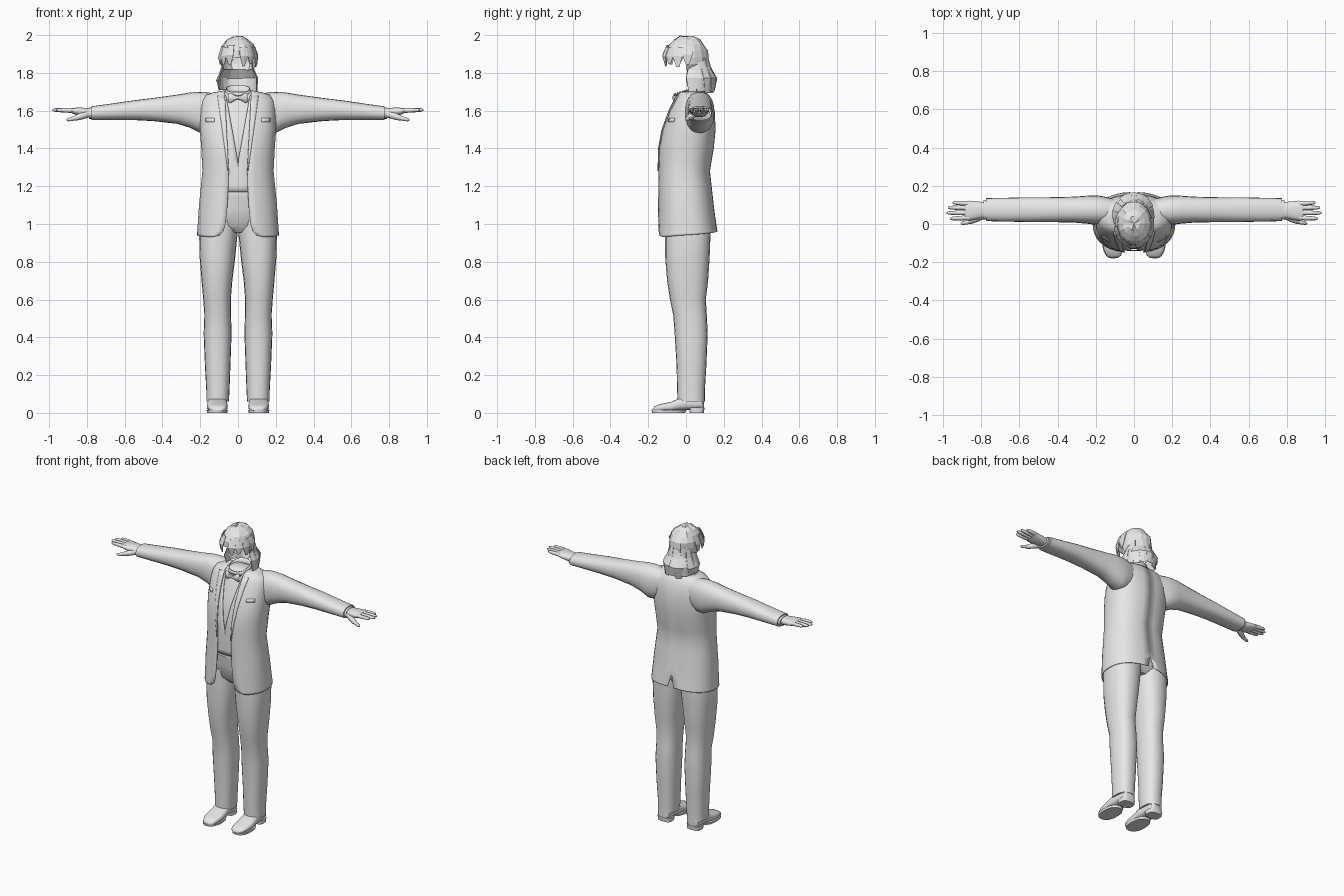
import bpy, bmesh, math, random
from mathutils import Vector

random.seed(4)
if "Cube" in bpy.data.objects:
    bpy.data.objects.remove(bpy.data.objects["Cube"])

grey = bpy.data.materials.new("light grey")
grey.use_nodes = True
grey.diffuse_color = (0.8, 0.8, 0.8, 1)
grey.node_tree.nodes["Principled BSDF"].inputs["Base Color"].default_value = (0.8, 0.8, 0.8, 1)


def finish(name, bm, mirror=False, thick=0, smooth=True):
    bmesh.ops.recalc_face_normals(bm, faces=bm.faces[:])
    mesh = bpy.data.meshes.new(name)
    bm.to_mesh(mesh)
    bm.free()
    mesh.materials.append(grey)
    ob = bpy.data.objects.new(name, mesh)
    bpy.context.collection.objects.link(ob)
    if smooth:
        bpy.ops.object.select_all(action='DESELECT')
        bpy.context.view_layer.objects.active = ob
        ob.select_set(True)
        bpy.ops.object.shade_smooth_by_angle(angle=math.radians(45))
    if thick:
        m = ob.modifiers.new("Thickness", 'SOLIDIFY')
        m.thickness, m.offset = thick, 0
    if mirror:
        ob.modifiers.new("Mirror", 'MIRROR').use_clip = True
    return ob


def spow(v, p):
    return math.copysign(abs(v) ** p, v)


def ring(axis, pos, lo_a, hi_a, lo_b, hi_b, n=20, p=0.85):
    """Rounded section across one axis, given by its extents on the other two."""
    pts = []
    for i in range(n):
        t = math.tau * i / n
        c = [(lo_a + hi_a) / 2 + (hi_a - lo_a) / 2 * spow(math.cos(t), p),
             (lo_b + hi_b) / 2 + (hi_b - lo_b) / 2 * spow(math.sin(t), p)]
        c.insert("xyz".index(axis), pos)
        pts.append(Vector(c))
    return pts


def skin(bm, rings, closed=True, caps=True):
    rows = [[bm.verts.new(p) for p in r] for r in rings]
    n = len(rows[0])
    for a, b in zip(rows, rows[1:]):
        for i in range(n if closed else n - 1):
            j = (i + 1) % n
            bm.faces.new((a[i], a[j], b[j], b[i]))
    if caps:
        bm.faces.new(rows[0])
        bm.faces.new(rows[-1])


def loft(name, axis, table, mirror=True, caps=True, p=0.85, n=20, thick=0):
    bm = bmesh.new()
    skin(bm, [ring(axis, *row, n=n, p=p) for row in table], caps=caps)
    return finish(name, bm, mirror, thick)


def sample(table, z):
    if z <= table[0][0]:
        return table[0][1:]
    for a, b in zip(table, table[1:]):
        if z <= b[0]:
            t = (z - a[0]) / (b[0] - a[0])
            return [u + (v - u) * t for u, v in zip(a[1:], b[1:])]
    return table[-1][1:]


# Coat silhouette: height, half width, front, back
BODY = [(0.93, 0.215, -0.15, 0.165), (1.1, 0.205, -0.148, 0.145), (1.28, 0.187, -0.147, 0.125),
        (1.4, 0.193, -0.145, 0.145), (1.5, 0.2, -0.127, 0.155), (1.6, 0.198, -0.09, 0.15),
        (1.65, 0.19, -0.065, 0.135), (1.68, 0.17, -0.05, 0.12), (1.695, 0.13, -0.04, 0.105),
        (1.705, 0.075, -0.03, 0.09)]


def half_shell(name, heights, start, end, grow=0, cols=16, droop=0, thick=0.004):
    """Half of the coat surface between a front edge and a back edge; mirrored."""
    p, rings = 0.85, []
    for z in heights:
        rx, f, b = sample(BODY, z)
        rx, f, b = rx + grow, f - grow, b + grow
        angle = lambda x: math.asin(min(1, max(0, x) / rx) ** (1 / p))
        a0, (a1, back) = angle(start(z)), end(z)
        a1 = math.pi - angle(a1) if back else angle(a1)
        row = []
        for i in range(cols + 1):
            t = i / cols
            a = a0 + (a1 - a0) * t
            lift = droop * t * max(0, 1.05 - z) / 0.12
            row.append(Vector((rx * spow(math.sin(a), p),
                               (f + b) / 2 - (b - f) / 2 * spow(math.cos(a), p), z + lift)))
        rings.append(row)
    bm = bmesh.new()
    skin(bm, rings, closed=False, caps=False)
    return finish(name, bm, True, thick)


# Coat with rounded front corners and a back vent
EDGE = [(0.93, 0.14), (0.94, 0.1), (0.96, 0.078), (1.0, 0.066), (1.1, 0.056),
        (1.27, 0.048), (1.5, 0.06), (1.705, 0.07)]
coat_edge = lambda z: sample(EDGE, z)[0]
heights = [0.93, 0.94, 0.96, 1.0, 1.04, 1.1, 1.2, 1.28, 1.34, 1.4, 1.45,
           1.5, 1.55, 1.6, 1.65, 1.68, 1.695, 1.705]
half_shell("coat", heights, coat_edge, lambda z: (max(0, 1.04 - z) * 0.2, True), droop=0.03)
upper = [z for z in heights if 1.27 < z < 1.69]
half_shell("lapel", upper, coat_edge,
           lambda z: (coat_edge(z) + 0.005 + 0.035 * (z - 1.28) / 0.4, False), grow=0.004, cols=3)
half_shell("breast_pocket", [1.54, 1.56], lambda z: 0.125, lambda z: (0.17, False), grow=0.003, cols=3)

# Waistcoat with a deep V, over the shirt
half_shell("waistcoat", [1.17, 1.2] + upper, lambda z: max(0, z - 1.33) * 0.18,
           lambda z: (0.12, False), grow=-0.008, cols=6)
shirt = []
for z in [1.15] + [h for h in heights if h > 1.15]:
    rx, f, b = sample(BODY, z)
    shirt.append((z, 0.016 - rx, rx - 0.016, f + 0.016, b - 0.016))
loft("shirt", "z", shirt, mirror=False)

# Trousers
loft("trouser_hips", "z", [(0.955, -0.1, 0.1, -0.07, 0.09), (0.99, -0.18, 0.18, -0.1, 0.12),
                           (1.08, -0.19, 0.19, -0.118, 0.125), (1.19, -0.175, 0.175, -0.13, 0.115)],
     mirror=False)
loft("trouser_leg", "z", [(0.06, 0.048, 0.168, -0.045, 0.1), (0.12, 0.045, 0.168, -0.047, 0.1),
                          (0.25, 0.04, 0.175, -0.05, 0.108), (0.42, 0.034, 0.182, -0.06, 0.115),
                          (0.52, 0.037, 0.178, -0.068, 0.11), (0.6, 0.038, 0.184, -0.085, 0.105),
                          (0.7, 0.03, 0.193, -0.1, 0.117), (0.82, 0.015, 0.203, -0.11, 0.125),
                          (0.95, 0.002, 0.206, -0.11, 0.13), (1.04, 0.002, 0.195, -0.11, 0.13)])

# Shoes
loft("shoe", "y", [(-0.178, 0.085, 0.125, 0.008, 0.022), (-0.165, 0.067, 0.145, 0.008, 0.036),
                   (-0.13, 0.057, 0.16, 0.008, 0.048), (-0.08, 0.054, 0.165, 0.008, 0.058),
                   (-0.03, 0.057, 0.162, 0.014, 0.08), (0.04, 0.062, 0.155, 0.018, 0.085),
                   (0.085, 0.067, 0.15, 0.018, 0.085), (0.095, 0.08, 0.137, 0.02, 0.08)], p=0.7)
loft("shoe_sole", "z", [(0, 0.056, 0.164, -0.18, -0.005), (0.014, 0.054, 0.166, -0.182, 0)])
loft("shoe_heel", "z", [(0, 0.062, 0.155, 0.02, 0.095), (0.028, 0.06, 0.157, 0.015, 0.098)], p=0.6)

# Sleeves and cuffs
loft("sleeve", "x", [(0.1, 0.01, 0.13, 1.52, 1.685), (0.16, 0.0, 0.145, 1.485, 1.697),
                     (0.2, -0.004, 0.15, 1.482, 1.7), (0.25, 0.002, 0.148, 1.508, 1.697),
                     (0.32, 0.008, 0.143, 1.53, 1.685), (0.45, 0.01, 0.14, 1.545, 1.667),
                     (0.55, 0.01, 0.14, 1.55, 1.655), (0.68, 0.013, 0.137, 1.55, 1.636),
                     (0.775, 0.015, 0.135, 1.55, 1.623)])
loft("shirt_cuff", "x", [(0.76, 0.024, 0.126, 1.557, 1.618), (0.788, 0.024, 0.126, 1.557, 1.616)])

# Hands
loft("palm", "x", [(0.77, 0.035, 0.112, 1.565, 1.612), (0.82, 0.025, 0.118, 1.568, 1.616),
                   (0.86, 0.018, 0.122, 1.578, 1.616), (0.885, 0.02, 0.121, 1.588, 1.612)], n=14)


def digit(name, start, end, r):
    bm = bmesh.new()
    a, b = Vector(start), Vector(end)
    turn = (b - a).to_track_quat('Z', 'Y')
    rings = []
    for t, s in ((0, 1), (0.5, 0.95), (0.88, 0.75), (1, 0.35)):
        rings.append([a.lerp(b, t) + turn @ Vector((r * s * math.cos(k * math.tau / 8),
                      r * s * math.sin(k * math.tau / 8), 0)) for k in range(8)])
    skin(bm, rings)
    finish(name, bm, True)


for name, y0, y1, tip in (("index_finger", 0.033, 0.028, 0.963), ("middle_finger", 0.059, 0.058, 0.982),
                          ("ring_finger", 0.084, 0.086, 0.975), ("little_finger", 0.107, 0.112, 0.95)):
    digit(name, (0.865, y0, 1.6), (tip, y1, 1.604), 0.0125)
digit("thumb_base", (0.79, 0.045, 1.583), (0.87, 0.008, 1.558), 0.019)
digit("thumb", (0.845, 0.015, 1.564), (0.907, 0.002, 1.55), 0.0115)

# Shirt collar, tilted back, and bow tie
bm = bmesh.new()
collar = [ring("z", z, -r, r, -0.045, 0.085) for z, r in ((1.675, 0.07), (1.71, 0.062))]
for point in collar[1]:
    point.z += 0.3 * point.y
skin(bm, collar, caps=False)
finish("shirt_collar", bm, thick=0.005)
loft("bow_tie", "x", [(0, -0.073, -0.055, 1.66, 1.678), (0.012, -0.073, -0.055, 1.657, 1.681),
                      (0.04, -0.068, -0.045, 1.64, 1.695), (0.052, -0.062, -0.046, 1.645, 1.69)],
     n=8, caps=False)

# Hair cap, an open faceted shell with no face below it
bm = bmesh.new()
bmesh.ops.create_uvsphere(bm, u_segments=16, v_segments=10, radius=1)
for v in bm.verts:
    k = random.uniform(0.94, 1.04)
    v.co = Vector((v.co.x * 0.097 * k, 0.003 + v.co.y * 0.118 * k, 1.882 + v.co.z * 0.115 * k))
gone = [f for f in bm.faces if f.calc_center_median().z < 1.82
        or (f.calc_center_median().z < 1.88 and f.calc_center_median().y < 0.01)]
bmesh.ops.delete(bm, geom=gone, context='FACES')
finish("hair_cap", bm, smooth=False, thick=0.004)


# Loose locks: flared ones round the back, short ones at the brow and temples
def lock(bm, angle, wide, cy, rx, ry, shape):
    rows = []
    for z, r, w in shape:
        z += random.uniform(-0.01, 0.01)
        r *= random.uniform(0.95, 1.05)
        rows.append([Vector((r * rx * math.sin(angle + s * wide * w),
                             cy + r * ry * math.cos(angle + s * wide * w), z)) for s in (-1, 0, 1)])
    skin(bm, rows, closed=False, caps=False)


bm = bmesh.new()
for i in range(9):
    a = math.radians(-96 + 24 * i)
    lock(bm, a, 0.3, 0.045, 0.1, 0.105, ((1.88, 0.7, 0.8), (1.82, 0.85, 1), (1.765, 1.1, 1), (1.7, 1.0, 0.6)))
finish("back_locks", bm, smooth=False, thick=0.003)
bm = bmesh.new()
for deg in (88, 112, 137, 162, 206, 228, 250, 272):
    low = 1.835 + random.uniform(0, 0.02)
    lock(bm, math.radians(deg), 0.22, 0.003, 0.098, 0.12, ((1.94, 0.9, 1), (1.89, 1.04, 1), (low, 1.0, 0.3)))
finish("brow_locks", bm, smooth=False, thick=0.003)
